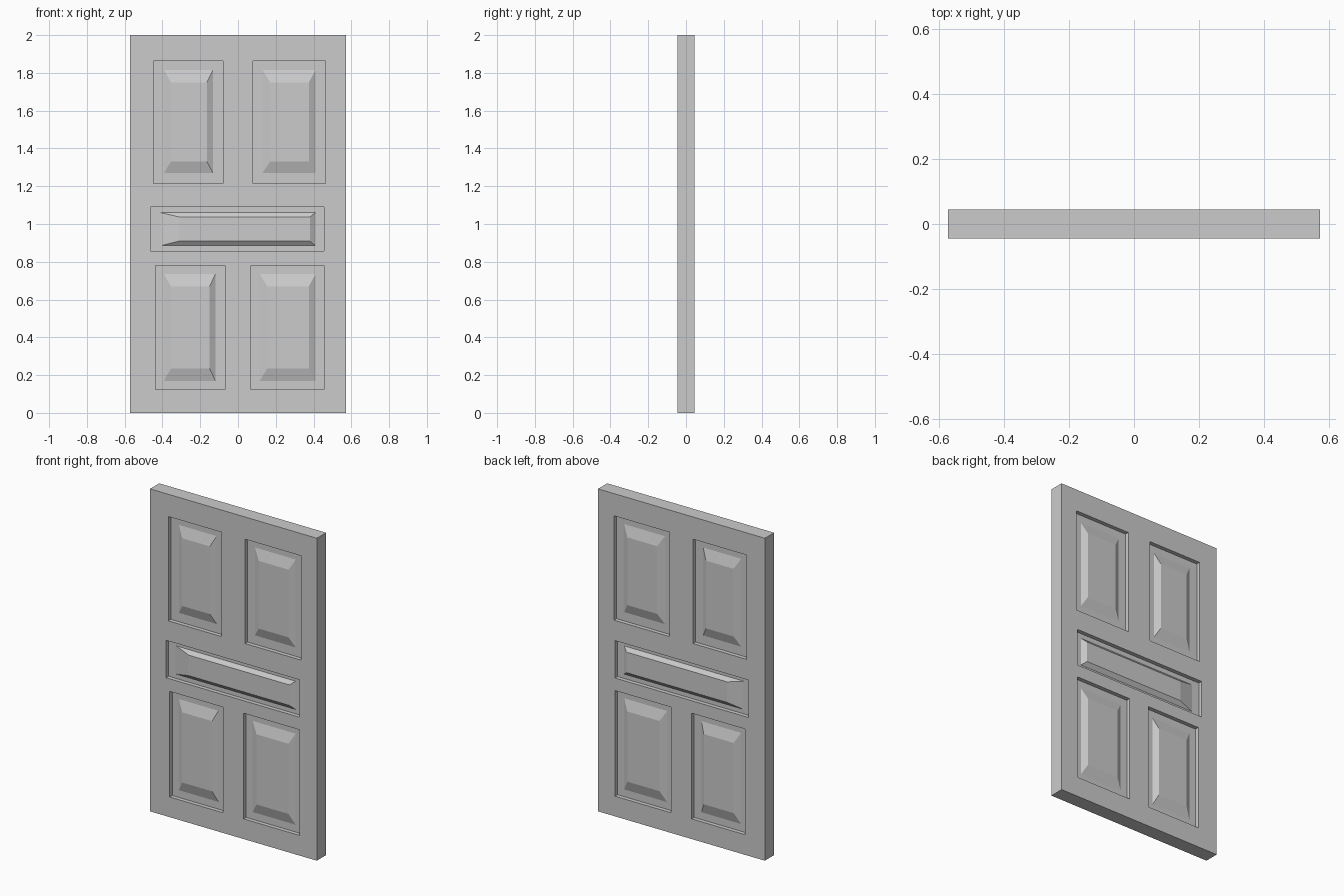
import bpy, bmesh, random
from mathutils import Vector

if "Cube" in bpy.data.objects:
    bpy.data.objects.remove(bpy.data.objects["Cube"])

random.seed(4)
W, T, H = 0.5725, 0.045, 2.0      # half width, half thickness, height
FLOOR, FIELD = 0.020, 0.040       # |y| of recess floor and of raised field

# Each panel: recess, bevel foot and raised field as (x0, x1, z0, z1)
PANELS = [
    ((-0.447, -0.08, 1.215, 1.862), (-0.392, -0.132, 1.27, 1.815), (-0.355, -0.165, 1.33, 1.75)),
    ((0.08, 0.463, 1.215, 1.862), (0.13, 0.41, 1.27, 1.815), (0.17, 0.375, 1.33, 1.75)),
    ((-0.462, 0.455, 0.858, 1.09), (-0.41, 0.41, 0.885, 1.06), (-0.31, 0.38, 0.91, 1.037)),
    ((-0.437, -0.07, 0.125, 0.78), (-0.392, -0.12, 0.17, 0.735), (-0.355, -0.15, 0.235, 0.67)),
    ((0.07, 0.455, 0.125, 0.78), (0.115, 0.41, 0.17, 0.735), (0.155, 0.375, 0.235, 0.67)),
]

# Crack cell centres (x, z)
CELLS = [
    (-0.45, 1.90), (-0.05, 1.84), (0.06, 1.96), (-0.13, 1.74), (-0.30, 1.42),
    (0.30, 1.46), (0.10, 1.24), (-0.10, 1.20), (-0.38, 1.06), (0.02, 1.03),
    (0.24, 1.08), (0.42, 1.24), (0.45, 1.08), (0.43, 0.92), (0.17, 0.90),
    (-0.10, 0.88), (-0.42, 0.80), (-0.06, 0.62), (-0.37, 0.52), (0.42, 0.60),
    (-0.13, 0.23), (0.14, 0.24), (0.42, 0.20), (-0.42, 0.15),
]


def ring(bm, rect, y):
    x0, x1, z0, z1 = rect
    return [bm.verts.new((x, y, z)) for x, z in ((x0, z0), (x1, z0), (x1, z1), (x0, z1))]


def mesh_object(name, bm):
    me = bpy.data.meshes.new(name)
    bm.to_mesh(me)
    bm.free()
    ob = bpy.data.objects.new(name, me)
    bpy.context.collection.objects.link(ob)
    return ob


# Solid slab
bm = bmesh.new()
bmesh.ops.create_cube(bm, size=1)
for v in bm.verts:
    v.co = (v.co.x * 2 * W, v.co.y * 2 * T, (v.co.z + 0.5) * H)
slab = mesh_object("door_slab", bm)

# Cutter that carves a recess around a raised field, on both faces
bm = bmesh.new()
for side in (-1, 1):
    for outer, foot, field in PANELS:
        rings = [ring(bm, outer, side * 0.1), ring(bm, outer, side * FLOOR),
                 ring(bm, foot, side * FLOOR), ring(bm, field, side * FIELD)]
        bm.faces.new(rings[0])
        bm.faces.new(rings[-1])
        for a, b in zip(rings, rings[1:]):
            for i in range(4):
                j = (i + 1) % 4
                bm.faces.new((a[i], a[j], b[j], b[i]))
bmesh.ops.recalc_face_normals(bm, faces=bm.faces)
cutter = mesh_object("panel_cutter", bm)
mod = slab.modifiers.new("panels", 'BOOLEAN')
mod.operation, mod.solver, mod.object = 'DIFFERENCE', 'EXACT', cutter
carved = bpy.data.meshes.new_from_object(
    slab.evaluated_get(bpy.context.evaluated_depsgraph_get()))
for ob in (slab, cutter):
    bpy.data.objects.remove(ob)

# Break the carved door into tightly fitting fragments
seeds = [Vector((x, random.uniform(-0.05, 0.05), z)) for x, z in CELLS]
for n, s in enumerate(seeds):
    bm = bmesh.new()
    bm.from_mesh(carved)
    bmesh.ops.triangulate(bm, faces=bm.faces)
    for o in sorted(seeds, key=lambda p: (p - s).length)[1:]:
        cut = bmesh.ops.bisect_plane(
            bm, geom=bm.verts[:] + bm.edges[:] + bm.faces[:], dist=1e-6,
            plane_co=(s + o) / 2, plane_no=o - s, clear_outer=True)
        rim = [e for e in bm.edges if e.is_boundary]
        if rim:
            bmesh.ops.holes_fill(bm, edges=rim, sides=0)
            bmesh.ops.triangulate(bm, faces=[f for f in bm.faces if len(f.verts) > 4])
    bmesh.ops.remove_doubles(bm, verts=bm.verts, dist=1e-5)
    bmesh.ops.dissolve_limit(bm, angle_limit=0.01, verts=bm.verts, edges=bm.edges)
    bmesh.ops.recalc_face_normals(bm, faces=bm.faces)
    mesh_object(f"door_fragment_{n + 1:02d}", bm)
